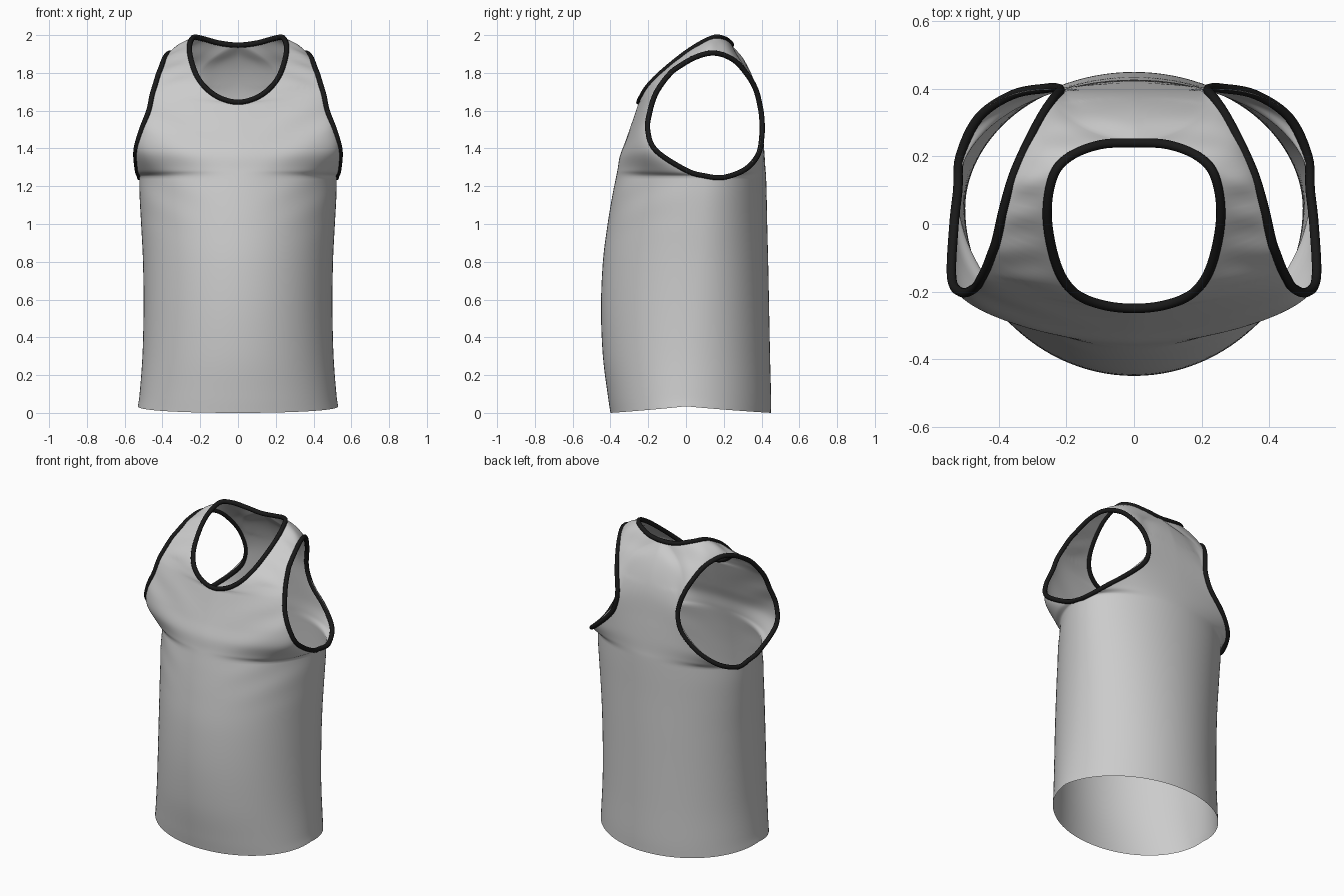
import bpy, bmesh, math
from mathutils import Vector

if "Cube" in bpy.data.objects:
    bpy.data.objects.remove(bpy.data.objects["Cube"])

STEPS, COLS = 6, 28


def spline(pts, before=None, after=None):
    """Catmull-Rom through points; optional phantom points set the end tangents."""
    p = [Vector(q) for q in pts]
    p = [Vector(before) if before else 2 * p[0] - p[1]] + p + [Vector(after) if after else 2 * p[-1] - p[-2]]
    out = []
    for i in range(1, len(p) - 2):
        a, b, c, d = p[i - 1:i + 3]
        for k in range(STEPS):
            t = k / STEPS
            out.append(0.5 * (2 * b + (c - a) * t + (2 * a - 5 * b + 4 * c - d) * t * t
                              + (3 * b - a - 3 * c + d) * t ** 3))
    return out + [p[-2]]


# Torso profile: height, front y, back y, side x
torso = [(0, -.40, .45, .53), (.1, -.415, .45, .521), (.3, -.44, .445, .506),
         (.55, -.45, .44, .50), (.8, -.44, .435, .503), (1.0, -.415, .43, .513),
         (1.15, -.39, .427, .521)]

# Centre lines, neckline (right half, front to back) and armhole loop (x, y, z, roundness)
neck = [(0, -.25, 1.645), (.1, -.238, 1.67), (.18, -.2, 1.73), (.23, -.12, 1.81),
        (.257, .02, 1.92), (.24, .14, 1.985), (.19, .2, 1.982), (.1, .235, 1.958), (0, .24, 1.947)]
front = [(0, f, z) for z, f, b, x in torso] + [
    (0, -.37, 1.25), (0, -.362, 1.29), (0, -.35, 1.36), (0, -.32, 1.44), (0, -.285, 1.54), neck[0]]
back = [neck[-1], (0, .30, 1.88), (0, .352, 1.78), (0, .388, 1.66), (0, .405, 1.5),
        (0, .415, 1.38), (0, .42, 1.3), (0, .424, 1.25)] + [(0, b, z) for z, f, b, x in reversed(torso)]
armhole = [(.522, .10, 1.255, 1), (.533, 0, 1.285, 1), (.54, -.16, 1.39, .9), (.51, -.203, 1.5, .8),
           (.472, -.19, 1.6, .7), (.455, -.165, 1.68, .6), (.437, -.13, 1.74, .5),
           (.422, -.09, 1.79, .4), (.408, -.05, 1.825, .3), (.385, .05, 1.883, .3),
           (.355, .15, 1.905, .4), (.31, .25, 1.87, .4), (.27, .325, 1.79, .5), (.24, .37, 1.71, .6),
           (.22, .393, 1.62, .7), (.225, .402, 1.55, .8), (.26, .402, 1.47, .8),
           (.36, .383, 1.37, .9), (.46, .315, 1.29, 1), (.515, .2, 1.247, 1), (.522, .10, 1.255, 1)]
seam = [(x, .08 * z, max(z, .035), 1) for z, f, b, x in torso] + [armhole[0]]


def flip(p):
    return (-p[0],) + tuple(p[1:])


neck_line = spline(neck, flip(neck[1]), flip(neck[-2]))
arm_line = spline(armhole, armhole[-2], armhole[1])
seam_line = spline(seam)
inner = spline(front)[:-1] + neck_line + spline(back)[1:]
outer = seam_line[:-1] + arm_line + seam_line[::-1][1:]


def row(p, q):
    """Quarter section from the inner edge p to the outer edge q."""
    b, pts = q[3], []
    for i in range(COLS + 1):
        s = i / COLS
        a = s * math.pi / 2
        u = s + b * (math.sin(a) - s)
        v = s + b * (1 - math.cos(a) - s)
        w = s + b * (s * s - s)
        c = Vector((p.x + (q[0] - p.x) * u, p.y + (q[1] - p.y) * v, p.z + (q[2] - p.z) * w))
        # Soft cloth folds on the strap and below the armhole
        fade = math.sin(math.pi * s)
        if c.z > 1.72:
            c.z += .004 * fade * math.sin(c.y * 65)
        elif c.y < 0 and c.z > .9:
            c.y += .004 * fade * s * math.sin((c.z - .5 * c.x) * 34) * min(1, (c.z - .9) * 4, (1.72 - c.z) * 6)
        pts.append(c)
    return pts


# Shirt body: one sheet running front hem, over the shoulder, to the back hem
bm = bmesh.new()
grid = [[bm.verts.new(c) for c in row(p, q)] for p, q in zip(inner, outer)]
for r0, r1 in zip(grid, grid[1:]):
    for i in range(COLS):
        bm.faces.new((r0[i], r0[i + 1], r1[i + 1], r1[i]))
bmesh.ops.remove_doubles(bm, verts=bm.verts, dist=1e-4)
bm.normal_update()
for f in bm.faces:
    f.smooth = True
mesh = bpy.data.meshes.new("shirt_body")
bm.to_mesh(mesh)
bm.free()
body = bpy.data.objects.new("shirt_body", mesh)
bpy.context.collection.objects.link(body)
mirror = body.modifiers.new("mirror", 'MIRROR')
mirror.use_clip = True
mirror.merge_threshold = .001

# Black edge binding
black = bpy.data.materials.new("black_binding")
black.diffuse_color = (.01, .01, .01, 1)
black.use_nodes = True
black.node_tree.nodes["Principled BSDF"].inputs["Base Color"].default_value = black.diffuse_color


def binding(name, pts):
    curve = bpy.data.curves.new(name, 'CURVE')
    curve.dimensions = '3D'
    curve.bevel_depth = .014
    curve.bevel_resolution = 3
    sp = curve.splines.new('POLY')
    sp.points.add(len(pts) - 1)
    for point, c in zip(sp.points, pts):
        point.co = (c[0], c[1], c[2], 1)
    sp.use_cyclic_u = True
    sp.use_smooth = True
    curve.materials.append(black)
    ob = bpy.data.objects.new(name, curve)
    bpy.context.collection.objects.link(ob)
    bpy.ops.object.select_all(action='DESELECT')
    ob.select_set(True)
    bpy.context.view_layer.objects.active = ob
    bpy.ops.object.convert(target='MESH')


binding("neck_binding", neck_line + [flip(p) for p in neck_line[-2:0:-1]])
binding("armhole_binding_right", arm_line[:-1])
binding("armhole_binding_left", [flip(p) for p in arm_line[:-1]])
